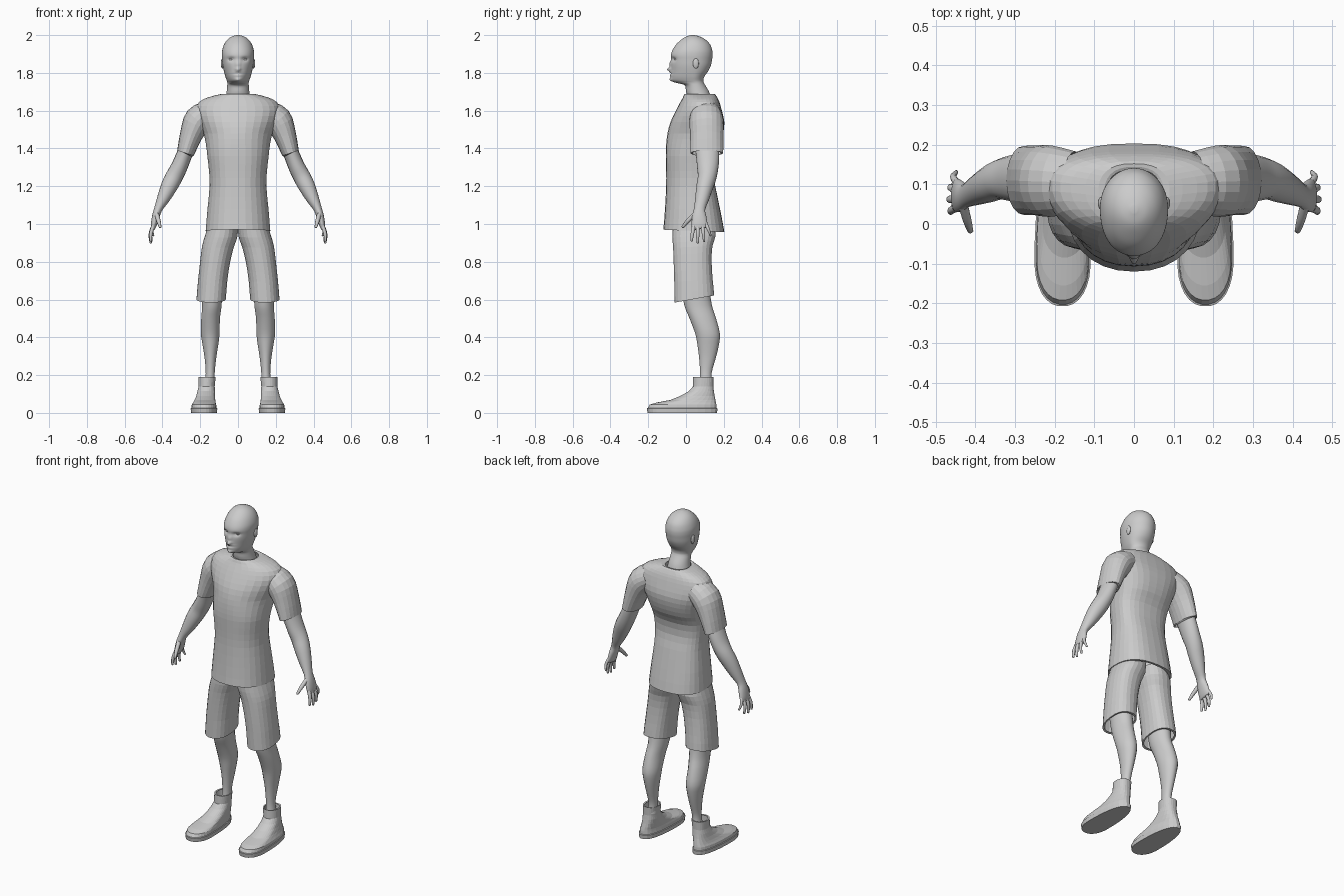
import bpy, bmesh, math
from mathutils import Vector


def spline(rows, steps):
    """Catmull-Rom interpolation between tuples of section values."""
    out = []
    for i in range(len(rows) - 1):
        a, b, c, d = rows[max(i - 1, 0)], rows[i], rows[i + 1], rows[min(i + 2, len(rows) - 1)]
        for s in range(steps):
            t = s / steps
            out.append(tuple(0.5 * (2 * q + (r - p) * t + (2 * p - 5 * q + 4 * r - u) * t ** 2
                             + (3 * q - p - 3 * r + u) * t ** 3) for p, q, r, u in zip(a, b, c, d)))
    return out + [tuple(rows[-1])]


def skin_rings(name, rings, caps=(True, True), smooth=False, mirror=False):
    bm = bmesh.new()
    loops = [[bm.verts.new(p) for p in r] for r in rings]
    n = len(loops[0])
    for a, b in zip(loops, loops[1:]):
        for k in range(n):
            bm.faces.new((a[k], a[(k + 1) % n], b[(k + 1) % n], b[k]))
    for use, loop in zip(caps, (loops[0], loops[-1])):
        if use:
            bm.faces.new(loop)
    bmesh.ops.recalc_face_normals(bm, faces=bm.faces)
    for f in bm.faces:
        f.smooth = smooth
    me = bpy.data.meshes.new(name)
    bm.to_mesh(me)
    bm.free()
    ob = bpy.data.objects.new(name, me)
    bpy.context.collection.objects.link(ob)
    if mirror:
        ob.modifiers.new("mirror", 'MIRROR').use_mirror_merge = False
    return ob


def sgn_pow(v, p):
    return math.copysign(abs(v) ** p, v)


def level_ring(row, n, back=0.85, tilt=0.0):
    """Horizontal ring: z, centre x, half width, front y, back y, widest y, front power."""
    z, cx, rx, y0, y1, yc, pf = row
    pts = []
    for k in range(n):
        a = 2 * math.pi * (k + 0.5) / n
        c, s = math.cos(a), math.sin(a)
        p = pf if s < 0 else back
        x = cx + rx * sgn_pow(c, p)
        y = yc + ((yc - y0) if s < 0 else (y1 - yc)) * sgn_pow(s, p)
        pts.append(Vector((x, y, z + tilt * (y - yc))))
    return pts


def tube_rings(rows, n):
    """Rings across a path: x, y, z, half thickness, half depth."""
    rings = []
    for i, (x, y, z, w, d) in enumerate(rows):
        t = (Vector(rows[min(i + 1, len(rows) - 1)][:3]) - Vector(rows[max(i - 1, 0)][:3])).normalized()
        u = t.cross(Vector((0, 1, 0))).normalized()
        v = t.cross(u).normalized()
        rings.append([Vector((x, y, z)) + u * w * math.cos(2 * math.pi * k / n)
                      + v * d * math.sin(2 * math.pi * k / n) for k in range(n)])
    return rings


def blob(name, loc, size, mirror=False):
    bm = bmesh.new()
    bmesh.ops.create_uvsphere(bm, u_segments=16, v_segments=10, radius=1)
    for v in bm.verts:
        v.co = Vector((v.co.x * size[0] + loc[0], v.co.y * size[1] + loc[1], v.co.z * size[2] + loc[2]))
    for f in bm.faces:
        f.smooth = True
    me = bpy.data.meshes.new(name)
    bm.to_mesh(me)
    bm.free()
    ob = bpy.data.objects.new(name, me)
    bpy.context.collection.objects.link(ob)
    if mirror:
        ob.modifiers.new("mirror", 'MIRROR').use_mirror_merge = False


# Head and neck, with the face pushed in and out by soft bumps
head = [(1.66, 0, .066, .01, .135, .07, 1), (1.70, 0, .06, .0, .122, .06, 1),
        (1.735, 0, .057, -.008, .102, .05, 1), (1.748, 0, .057, -.055, .095, .045, 1.25),
        (1.76, 0, .06, -.08, .092, .04, 1.2), (1.78, 0, .067, -.083, .097, .04, 1.08),
        (1.81, 0, .075, -.08, .118, .04, 1), (1.84, 0, .081, -.08, .132, .04, .95),
        (1.87, 0, .084, -.079, .138, .04, .92), (1.895, 0, .086, -.08, .141, .04, .92),
        (1.92, 0, .084, -.072, .139, .04, .95), (1.95, 0, .074, -.053, .128, .04, 1),
        (1.975, 0, .057, -.026, .105, .04, 1), (1.992, 0, .034, .0, .074, .037, 1),
        (2.0, 0, .008, .028, .046, .037, 1)]
bumps = [(0, 1.818, .011, .010, -.024), (0, 1.845, .009, .018, -.013),        # nose
         (.036, 1.872, .016, .011, .013), (-.036, 1.872, .016, .011, .013),   # sockets
         (0, 1.803, .022, .004, -.006), (0, 1.788, .02, .004, -.005),         # lips
         (0, 1.796, .025, .003, .005), (0, 1.763, .014, .008, -.006)]         # mouth, chin
rings = [level_ring(r, 56, 1) for r in spline(head, 5)]
for r in rings:
    for p in r:
        if p.y < 0.03:
            p.y += sum(d * math.exp(-((p.x - x) / sx) ** 2 - ((p.z - z) / sz) ** 2)
                       for x, z, sx, sz, d in bumps)
skin_rings("head_and_neck", rings, (False, True), True)
blob("eye", (.036, -.051, 1.872), (.013, .011, .007), True)
blob("ear", (.083, .052, 1.85), (.008, .016, .027), True)

# Shirt body with rounded shoulders and collar opening
shirt = [(.965, 0, .155, -.105, .185, .05, .9), (.963, 0, .172, -.12, .203, .05, .9),
         (1.08, 0, .162, -.111, .18, .05, .9), (1.2, 0, .151, -.105, .155, .05, .9),
         (1.28, 0, .154, -.105, .138, .05, .9), (1.36, 0, .163, -.107, .146, .05, .9),
         (1.42, 0, .17, -.105, .178, .06, .95), (1.48, 0, .183, -.098, .197, .08, 1),
         (1.54, 0, .208, -.082, .203, .09, 1), (1.60, 0, .225, -.054, .19, .095, 1),
         (1.645, 0, .207, -.03, .177, .095, 1), (1.67, 0, .16, -.016, .165, .09, 1),
         (1.688, 0, .09, -.008, .152, .08, 1), (1.684, 0, .07, .005, .138, .07, 1)]
body = [shirt[0]] + spline(shirt[1:], 2)
skin_rings("shirt_body", [level_ring(r, 30, .8, -.04 if r[0] < 1 else 0) for r in body], (False, False))

# Sleeves
sleeve = [(.15, .105, 1.59, .066, .078), (.21, .108, 1.55, .076, .09),
          (.248, .11, 1.47, .06, .088), (.278, .11, 1.375, .046, .087)]
rows = spline(sleeve, 3) + [(.2785, .11, 1.374, .04, .075)]
skin_rings("sleeve", tube_rings(rows, 20), (False, False), mirror=True)

# Arms running into the palms
arm = [(.262, .11, 1.42, .042, .065), (.287, .115, 1.36, .042, .062), (.312, .115, 1.30, .044, .057),
       (.338, .112, 1.25, .046, .050), (.364, .10, 1.2, .044, .045), (.395, .085, 1.135, .034, .037),
       (.422, .072, 1.08, .022, .030), (.435, .07, 1.04, .02, .038), (.446, .072, .995, .016, .043),
       (.45, .075, .975, .011, .038)]
skin_rings("arm", tube_rings(spline(arm, 3), 18), (False, True), True, True)

# Fingers and thumb: base, knuckle, tip, radius
digits = [((.448, .042, .99), (.461, .034, .95), (.462, .029, .91), .0095),
          ((.449, .063, .99), (.464, .062, .945), (.462, .062, .90), .0095),
          ((.449, .086, .99), (.462, .092, .95), (.459, .096, .908), .009),
          ((.447, .105, 1.0), (.456, .119, .97), (.448, .131, .938), .008),
          ((.43, .045, 1.05), (.42, .008, 1.015), (.412, -.018, .983), .011)]
for a, b, c, r in digits:
    rows = spline([(*a, r * 1.1, r * 1.2), (*b, r, r), (*c, r * .65, r * .65)], 3)
    rows.append((*(Vector(c) + (Vector(c) - Vector(b)) * .08), r * .2, r * .2))
    skin_rings("finger", tube_rings(rows, 10), (False, True), True, True)

# Shorts legs with turned-in hems
shorts = [(.605, .142, .068, -.05, .137, .045, .9), (.603, .142, .078, -.061, .15, .045, .9),
          (.70, .134, .078, -.063, .142, .045, .9), (.80, .121, .08, -.066, .136, .045, .9),
          (.88, .106, .085, -.069, .141, .045, .9), (.935, .089, .087, -.073, .158, .045, .9),
          (1.0, .076, .078, -.072, .15, .045, .9)]
rows = [shorts[0]] + spline(shorts[1:], 2)
skin_rings("shorts_leg", [level_ring(r, 24, .85, .18 if r[0] < .65 else .05) for r in rows],
           (False, False), mirror=True)

# Lower legs
leg = [(.66, .138, .056, -.025, .125, .05, 1), (.57, .138, .052, -.01, .138, .06, 1),
       (.50, .145, .050, .018, .16, .08, 1), (.42, .147, .050, .048, .18, .11, 1),
       (.36, .146, .042, .06, .175, .115, 1), (.29, .146, .031, .069, .158, .115, 1),
       (.21, .147, .024, .074, .136, .105, 1), (.15, .15, .028, .07, .14, .105, 1)]
skin_rings("lower_leg", [level_ring(r, 20, 1) for r in spline(leg, 3)], (False, False), True, True)

# Shoes: flat sole and an upper rising to an ankle collar
sole = [(.0, .18, .069, -.204, .166, -.09, .9), (.024, .18, .071, -.208, .168, -.09, .9),
        (.026, .18, .066, -.202, .163, -.09, .9)]
skin_rings("shoe_sole", [level_ring(r, 28, .85) for r in sole], mirror=True)
upper = [(.026, .18, .067, -.203, .163, -.09, .9), (.044, .18, .065, -.192, .162, -.085, .9),
         (.055, .178, .060, -.155, .16, -.06, .95), (.068, .175, .055, -.085, .157, -.01, 1),
         (.09, .171, .050, -.03, .152, .04, 1), (.115, .168, .047, .015, .148, .07, 1),
         (.14, .166, .043, .036, .145, .085, 1), (.19, .164, .046, .038, .147, .09, 1),
         (.188, .162, .038, .047, .139, .09, 1)]
skin_rings("shoe_upper", [level_ring(r, 28, .85) for r in upper], (False, False), mirror=True)
